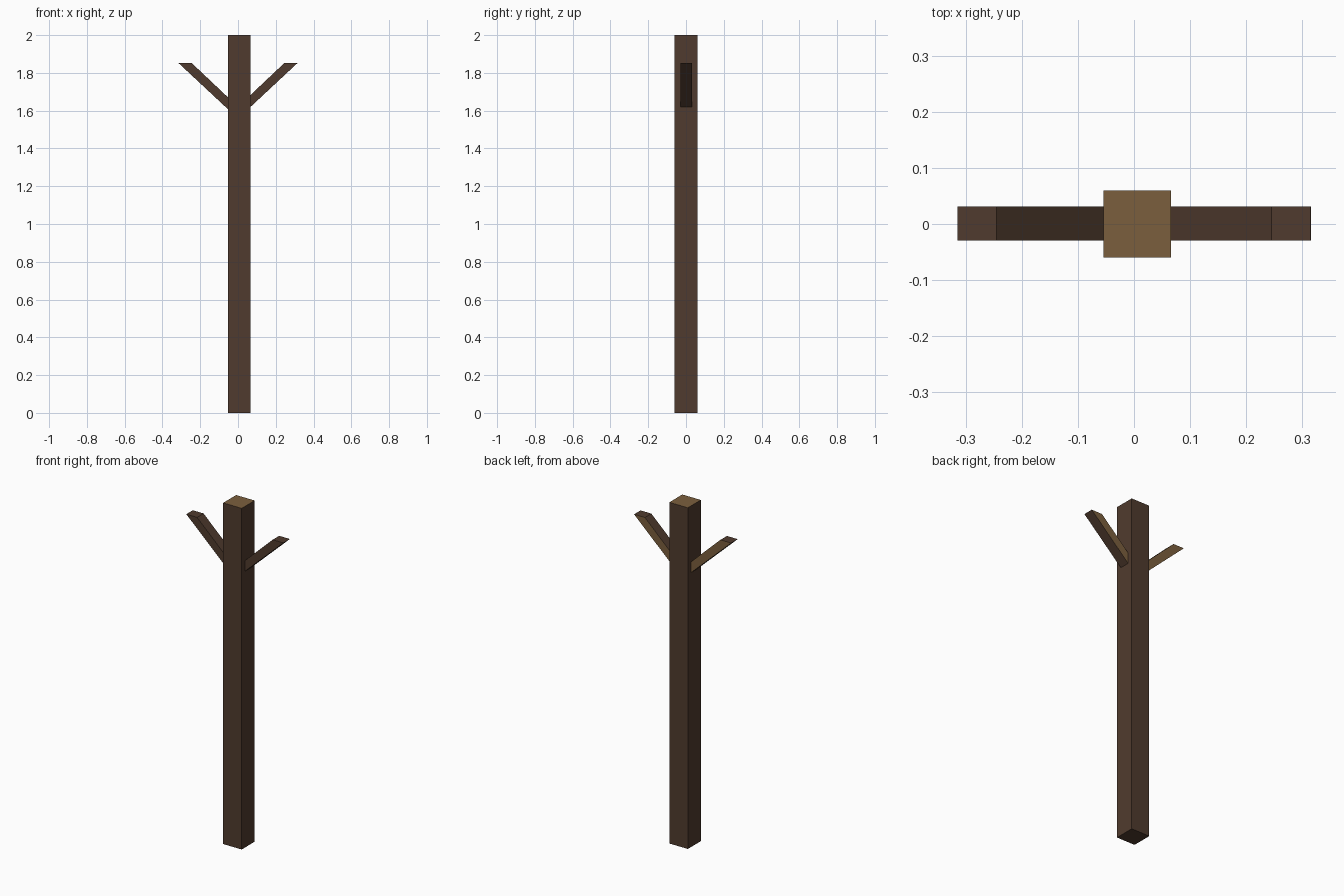
import bpy, bmesh

if "Cube" in bpy.data.objects:
    bpy.data.objects.remove(bpy.data.objects["Cube"])


def lin(c):
    c /= 255
    return c / 12.92 if c <= 0.04045 else ((c + 0.055) / 1.055) ** 2.4


def material(name, rgb):
    m = bpy.data.materials.new(name)
    m.diffuse_color = (*[lin(c) for c in rgb], 1)
    m.use_nodes = True
    m.node_tree.nodes["Principled BSDF"].inputs["Base Color"].default_value = m.diffuse_color
    return m


bark = material("dark bark", (80, 59, 46))
wood = material("cut wood", (123, 95, 61))


def prism(name, profile, y0, y1, is_wood):
    """Extrude an x-z profile along y; faces passing is_wood get the cut wood colour."""
    bm = bmesh.new()
    face = bm.faces.new([bm.verts.new((x, y0, z)) for x, z in profile])
    ext = bmesh.ops.extrude_face_region(bm, geom=[face], use_keep_orig=True)
    verts = [g for g in ext["geom"] if isinstance(g, bmesh.types.BMVert)]
    bmesh.ops.translate(bm, verts=verts, vec=(0, y1 - y0, 0))
    bmesh.ops.recalc_face_normals(bm, faces=bm.faces)
    for f in bm.faces:
        f.material_index = int(is_wood(f.normal))
    me = bpy.data.meshes.new(name)
    bm.to_mesh(me)
    bm.free()
    me.materials.append(bark)
    me.materials.append(wood)
    ob = bpy.data.objects.new(name, me)
    bpy.context.collection.objects.link(ob)


# Trunk: square post with a pale cut top
prism("trunk", [(-0.054, 0), (0.066, 0), (0.066, 2), (-0.054, 2)],
      -0.06, 0.06, lambda n: n.z > 0.9)

# Two slanted branches, flat cut on top, pale on the back side
for name, s in (("right_branch", 1), ("left_branch", -1)):
    profile = [(0.045 * s, 1.60), (0.315 * s, 1.852),
               (0.245 * s, 1.852), (0.045 * s, 1.663)]
    prism(name, profile, -0.029, 0.031, lambda n: n.y > 0.9)
